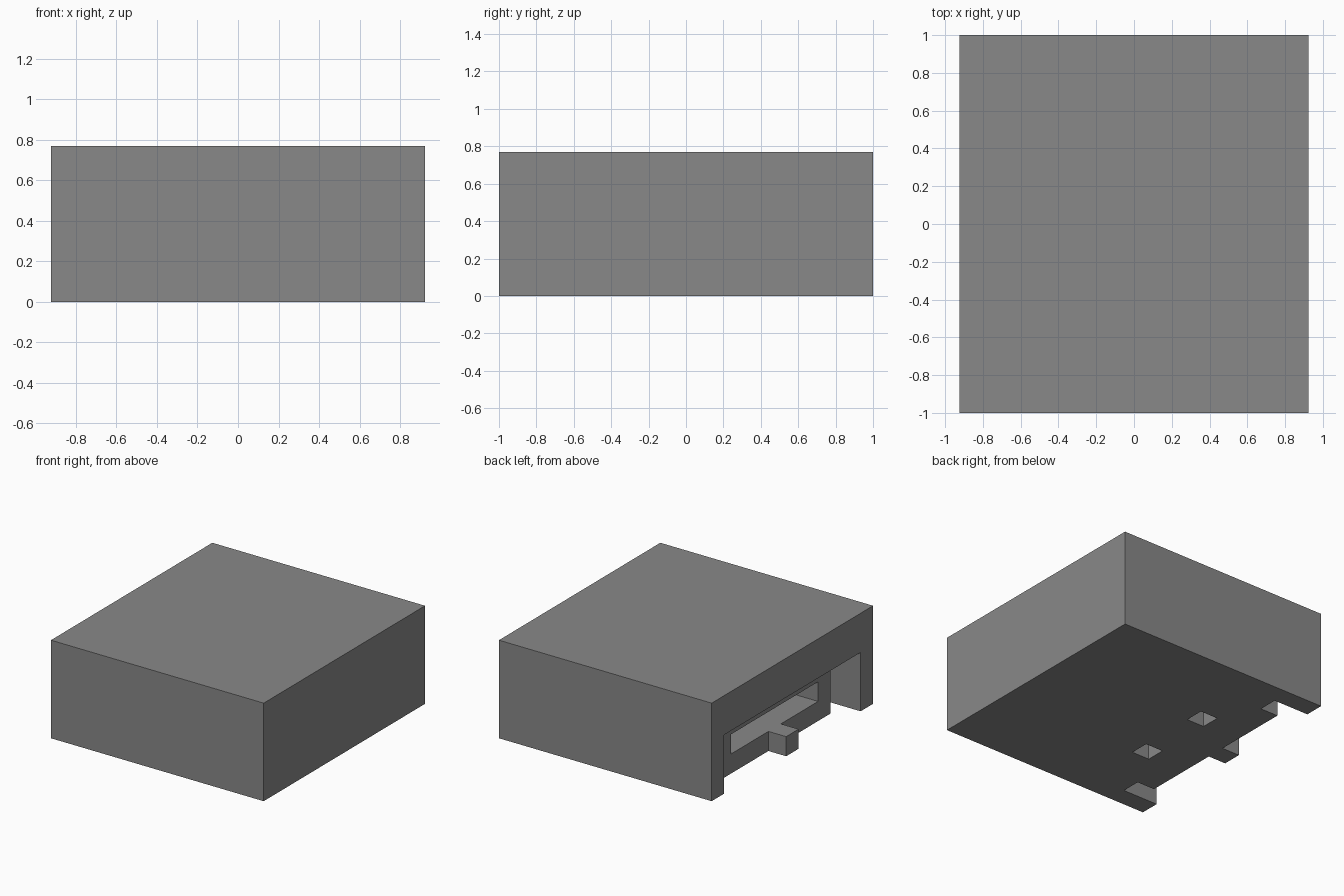
import bpy
import bmesh
from mathutils import Vector

if "Cube" in bpy.data.objects:
    bpy.data.objects.remove(bpy.data.objects["Cube"], do_unlink=True)

M = 2 / 13  # grid module: the block is 12 x 13 x 5 modules

grey = bpy.data.materials.new("mid grey")
grey.use_nodes = True
colour = (0.25, 0.25, 0.25, 1)
grey.diffuse_color = colour
grey.node_tree.nodes["Principled BSDF"].inputs["Base Color"].default_value = colour


def box(name, low, high):
    """Box between two corners given in modules."""
    low, high = Vector(low) * M, Vector(high) * M
    bm = bmesh.new()
    bmesh.ops.create_cube(bm, size=1)
    for v in bm.verts:
        v.co = [h if c > 0 else l for c, l, h in zip(v.co, low, high)]
    mesh = bpy.data.meshes.new(name)
    bm.to_mesh(mesh)
    bm.free()
    mesh.materials.append(grey)
    obj = bpy.data.objects.new(name, mesh)
    bpy.context.collection.objects.link(obj)
    return obj


def cut(target, low, high):
    """Subtract a box from the target."""
    cutter = box("cutter", low, high)
    cutter.hide_render = True
    mod = target.modifiers.new("cut", 'BOOLEAN')
    mod.operation = 'DIFFERENCE'
    mod.solver = 'EXACT'
    mod.object = cutter
    bpy.context.view_layer.objects.active = target
    bpy.ops.object.modifier_apply(modifier=mod.name)
    bpy.data.objects.remove(cutter, do_unlink=True)


# Main block
body = box("body", (-6, -6.5, 0), (6, 6.5, 5))

# Open recess on one side, leaving a leg at each end
cut(body, (-7, -5.5, -1), (-5, 5.5, 3))

# Wide window in the recessed wall, with the cavity behind it
cut(body, (-5.5, -3.5, 1), (-2, 3.5, 2))

for side in (-1, 1):
    # Deeper slot beside each leg
    y0, y1 = sorted((side * 4.5, side * 5.5))
    cut(body, (-7, y0, -1), (-4, y1, 3))
    # Square hole through the underside into the cavity
    y0, y1 = sorted((side * 1.5, side * 2.5))
    cut(body, (-3, y0, -1), (-2, y1, 1.5))

# Small tab in the middle of the recess
box("tab", (-6, -0.5, 0), (-5, 0.5, 1))
